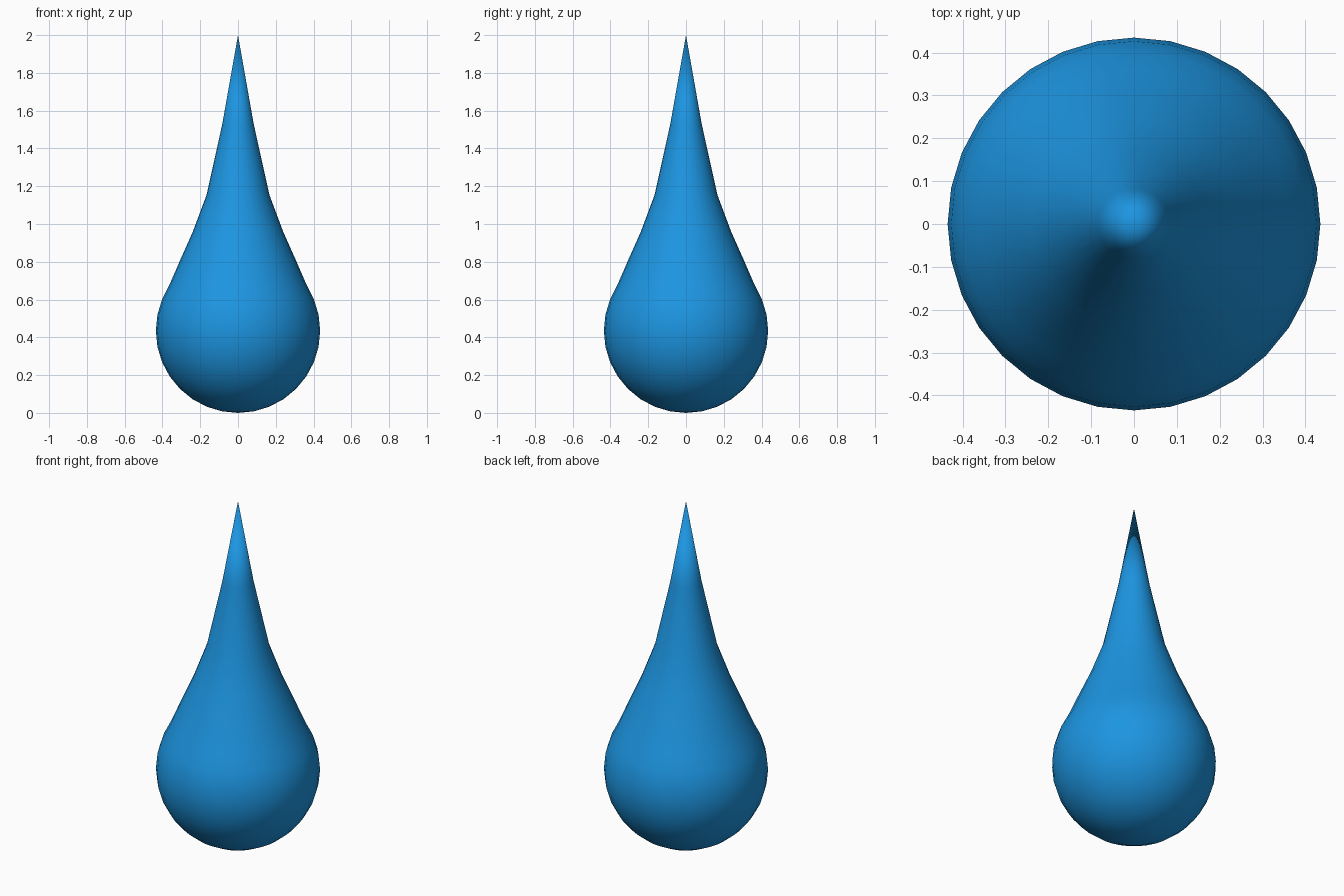
import bpy, bmesh, math

if "Cube" in bpy.data.objects:
    bpy.data.objects.remove(bpy.data.objects["Cube"])

R = 0.435          # radius of the round belly
SEGS = 32

# Belly: lower hemisphere plus two rings above the equator, then the drawn-out neck
profile = [(R * math.sin(math.pi * i / 16), R - R * math.cos(math.pi * i / 16))
           for i in range(1, 11)]
profile += [(0.362, 0.68), (0.308, 0.805), (0.239, 0.96), (0.166, 1.155), (0.083, 1.53)]

bm = bmesh.new()
rings = []
for r, z in profile:
    rings.append([bm.verts.new((r * math.cos(2 * math.pi * k / SEGS),
                                r * math.sin(2 * math.pi * k / SEGS), z))
                  for k in range(SEGS)])
bottom = bm.verts.new((0, 0, 0))
tip = bm.verts.new((0, 0, 2))

# Side quads and the two fan ends
for k in range(SEGS):
    n = (k + 1) % SEGS
    for a, b in zip(rings, rings[1:]):
        bm.faces.new((a[k], a[n], b[n], b[k]))
    bm.faces.new((bottom, rings[0][n], rings[0][k]))
    bm.faces.new((rings[-1][k], rings[-1][n], tip))

for f in bm.faces:
    f.smooth = True
mesh = bpy.data.meshes.new("water_drop")
bm.to_mesh(mesh)
bm.free()
drop = bpy.data.objects.new("water_drop", mesh)
bpy.context.collection.objects.link(drop)

# Blue surface
mat = bpy.data.materials.new("blue")
mat.diffuse_color = (0.012, 0.30, 0.75, 1)
mat.use_nodes = True
mat.node_tree.nodes["Principled BSDF"].inputs["Base Color"].default_value = mat.diffuse_color
mesh.materials.append(mat)
